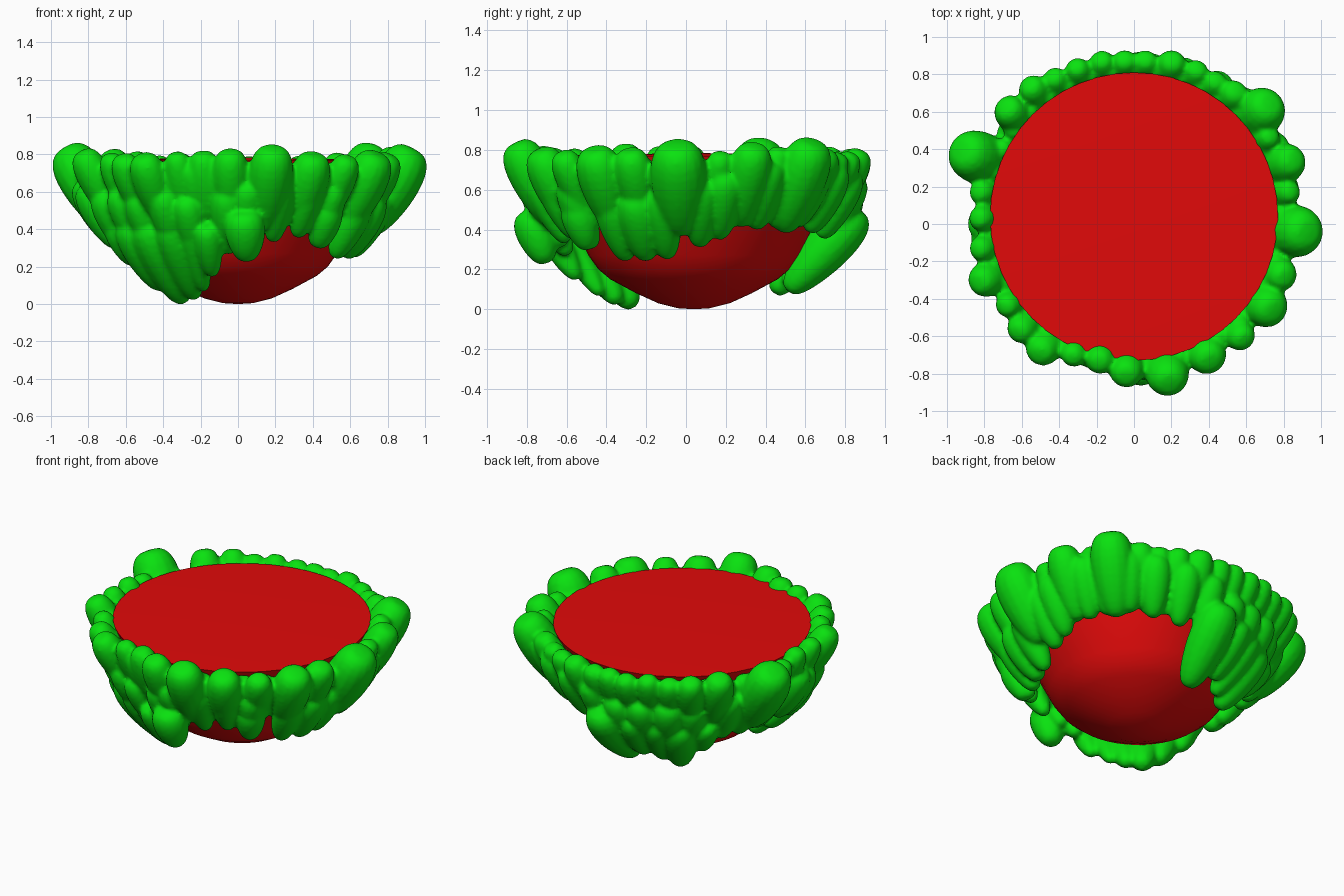
import bpy, bmesh, math, random
from mathutils import Vector, Matrix

if "Cube" in bpy.data.objects:
    bpy.data.objects.remove(bpy.data.objects["Cube"])

random.seed(4)
CY = 0.04  # bowl centre in y


def material(name, color):
    m = bpy.data.materials.new(name)
    m.diffuse_color = color
    m.use_nodes = True
    m.node_tree.nodes["Principled BSDF"].inputs["Base Color"].default_value = m.diffuse_color
    return m


def finish(bm, name, mat, fuse=False):
    me = bpy.data.meshes.new(name)
    bm.to_mesh(me)
    bm.free()
    ob = bpy.data.objects.new(name, me)
    bpy.context.collection.objects.link(ob)
    me.materials.append(mat)
    bpy.context.view_layer.objects.active = ob
    ob.select_set(True)
    if fuse:  # melt overlapping petals into one soft skin
        r = ob.modifiers.new("fuse", 'REMESH')
        r.mode = 'VOXEL'
        r.voxel_size = 0.014
        r.use_smooth_shade = True
        s = ob.modifiers.new("soften", 'SMOOTH')
        s.factor = 0.5
        s.iterations = 3
    else:
        bpy.ops.object.shade_smooth_by_angle(angle=math.radians(40))
    ob.select_set(False)
    return ob


def interp(pts, t):
    for (a, u), (b, v) in zip(pts, pts[1:]):
        if t <= b:
            return u + (v - u) * (t - a) / (b - a)
    return pts[-1][1]


def lobe(bm, top, bot, w, depth=0.95):
    """Plump petal, wide at the top and tapering to the bottom."""
    top, bot = Vector(top), Vector(bot)
    axis = top - bot
    half = axis.length / 2
    z = axis.normalized()
    out = Vector((top.x, top.y - CY, 0)).normalized()
    x = out.cross(z).normalized()
    y = z.cross(x)
    rot = Matrix((x, y, z)).transposed()
    mid = (top + bot) / 2
    for v in bmesh.ops.create_uvsphere(bm, u_segments=16, v_segments=14, radius=1)['verts']:
        s = v.co.z
        flat = math.hypot(v.co.x, v.co.y)
        k = w * (0.88 + 0.2 * s) * (flat ** -0.35 if flat > 1e-4 else 1)
        v.co = mid + rot @ Vector((v.co.x * k, v.co.y * k * depth, s * half))


def polar(deg, r, z):
    a = math.radians(deg)
    return (r * math.cos(a), CY + r * math.sin(a), z)


# Red bowl body with a flat, slightly domed top
wall = [(0.0, 0.0), (0.005, 0.08), (0.03, 0.18), (0.08, 0.29), (0.15, 0.42), (0.20, 0.48),
        (0.27, 0.53), (0.45, 0.62), (0.65, 0.72), (0.77, 0.77)]
bm = bmesh.new()
prof = [bm.verts.new((r, 0, z)) for z, r in wall] + [bm.verts.new((0, 0, 0.785))]
edges = [bm.edges.new(p) for p in zip(prof, prof[1:])]
bmesh.ops.spin(bm, geom=prof + edges, cent=(0, 0, 0), axis=(0, 0, 1),
               angle=2 * math.pi, steps=48)
bmesh.ops.remove_doubles(bm, verts=bm.verts, dist=0.001)
bmesh.ops.recalc_face_normals(bm, faces=bm.faces)
bmesh.ops.translate(bm, verts=bm.verts, vec=(0, CY, 0))
finish(bm, "bowl_body", material("red", (0.76, 0.003, 0.003, 1)))

# Upper ring of petals around the rim: x, y, half width
rim = [(-.05, .86, .07), (.06, .86, .07), (.2, .85, .08), (.33, .81, .07),
       (.43, .75, .07), (.53, .69, .08), (.69, .61, .12), (.71, .46, .07),
       (.82, .33, .10), (.82, .17, .07), (.88, -.04, .13), (.78, -.27, .09),
       (.71, -.44, .11), (.57, -.6, .08), (.39, -.7, .10), (.18, -.81, .11),
       (-.04, -.78, .09), (-.18, -.71, .08), (-.32, -.69, .07), (-.49, -.67, .09),
       (-.6, -.56, .08), (-.67, -.43, .07), (-.8, -.3, .09), (-.81, -.13, .07),
       (-.81, .03, .07), (-.81, .17, .07), (-.87, .37, .13), (-.66, .6, .09),
       (-.54, .72, .08), (-.42, .77, .07), (-.3, .82, .07), (-.17, .86, .07)]
bm = bmesh.new()
for x, y, r in rim:
    zb = 0.56 - 1.4 * r
    ang = math.degrees(math.atan2(y - CY, x))
    d = math.hypot(x, y - CY) + 0.45 * r
    lobe(bm, polar(ang, d, 0.77 + 0.55 * r + random.uniform(-.03, .01)),
         polar(ang, interp(wall, zb) + 0.02 + 0.7 * r, zb), r * 1.2)

# Filler petals closing the gaps between rim petals
for i in range(40):
    lobe(bm, polar(i * 9, 0.81, 0.75), polar(i * 9, 0.68, 0.42), 0.075)

# Middle row of petals; the lower edge varies around the bowl
edge = [(0, .29), (20, .38), (50, .43), (70, .36), (90, .28), (135, .27), (155, .33),
        (195, .31), (210, .26), (255, .25), (275, .3), (290, .37), (302, .34),
        (318, .27), (340, .25), (360, .29)]
for i in range(30):
    ang = i * 12 + random.uniform(-3, 3)
    zb = interp(edge, ang % 360) + random.uniform(-.02, .02)
    zt = zb + 0.34
    lobe(bm, polar(ang, interp(wall, zt) + 0.11, zt),
         polar(ang, interp(wall, zb) + 0.10, zb), random.uniform(.09, .115))
lobe(bm, (.03, -.79, .50), (.05, -.70, .23), .12)  # round front petal

# Hanging clusters: angle, top radius, top z, bottom radius, bottom z, half width
low = [(207, .75, .45, .62, .21, .09), (217, .75, .45, .50, .08, .12),
       (227, .74, .45, .42, .01, .13), (239, .74, .45, .44, .03, .11),
       (249, .74, .45, .50, .07, .08), (257, .76, .42, .60, .15, .08),
       (88, .84, .50, .47, .09, .14), (102, .79, .48, .55, .16, .10),
       (113, .77, .46, .50, .12, .10), (124, .76, .45, .49, .08, .12),
       (136, .76, .45, .60, .22, .09), (309, .78, .55, .68, .30, .10)]
for a, r0, z0, r1, z1, w in low:
    lobe(bm, polar(a, r0, z0), polar(a, r1, z1), w)
finish(bm, "petals", material("green", (0.003, 0.76, 0.005, 1)), fuse=True)
